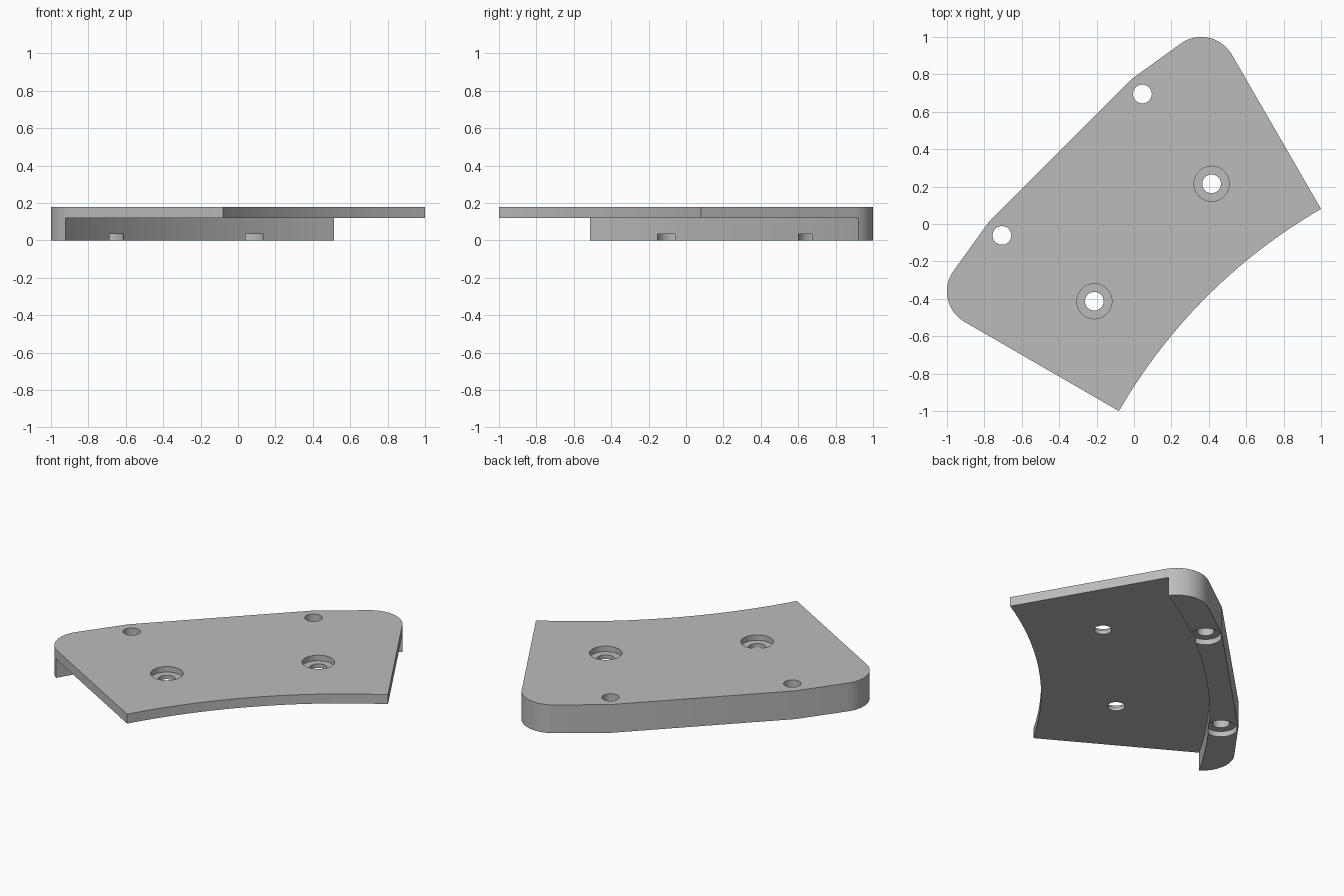
import bpy, bmesh
from math import cos, sin, radians
from mathutils import Vector

cube = bpy.data.objects.get("Cube")
if cube:
    bpy.data.objects.remove(cube, do_unlink=True)

THICK, PLATE_Z, BORE = 0.18, 0.12, 0.035
HOLE_R, BORE_R = 0.05, 0.094
PIVOT = Vector((2.476, -2.476))   # common centre of the curved edges

grey = bpy.data.materials.new("plain grey")
grey.use_nodes = True
grey.diffuse_color = (0.5, 0.5, 0.5, 1)
grey.node_tree.nodes["Principled BSDF"].inputs["Base Color"].default_value = (0.5, 0.5, 0.5, 1)


def arc(centre, radius, start, end, steps):
    angles = [radians(start + (end - start) * i / steps) for i in range(steps + 1)]
    return [Vector((centre[0] + radius * cos(a), centre[1] + radius * sin(a))) for a in angles]


def prism(name, outline, z0, z1):
    """Extrude a counter-clockwise outline from z0 to z1."""
    bm = bmesh.new()
    face = bm.faces.new([bm.verts.new((p.x, p.y, z0)) for p in outline])
    ext = bmesh.ops.extrude_face_region(bm, geom=[face])
    verts = [g for g in ext["geom"] if isinstance(g, bmesh.types.BMVert)]
    bmesh.ops.translate(bm, verts=verts, vec=(0, 0, z1 - z0))
    bmesh.ops.recalc_face_normals(bm, faces=bm.faces)
    mesh = bpy.data.meshes.new(name)
    bm.to_mesh(mesh)
    bm.free()
    mesh.materials.append(grey)
    obj = bpy.data.objects.new(name, mesh)
    bpy.context.collection.objects.link(obj)
    return obj


def cut(target, outline, z0, z1):
    cutter = prism("cutter", outline, z0, z1)
    cutter.hide_render = True
    mod = target.modifiers.new("cut", "BOOLEAN")
    mod.operation, mod.solver, mod.object = "DIFFERENCE", "EXACT", cutter
    bpy.context.view_layer.objects.active = target
    bpy.ops.object.modifier_apply(modifier=mod.name)
    bpy.data.objects.remove(cutter, do_unlink=True)


# Outline: rounded outer corner, chamfered back, mirrored across the diagonal
half = arc((0.36, 0.812), 0.188, 30, 127, 20) + [Vector((-0.01, 0.777))]
mirrored = [Vector((-p.y, -p.x)) for p in reversed(half)]
concave_edge = arc(PIVOT, 2.952, 150, 120, 32)
plate = prism("bracket_plate", half + mirrored + concave_edge, 0, THICK)

# Hollow the underside, leaving a rim along the back edge
cut(plate, [PIVOT] + arc(PIVOT, 3.924, 115, 155, 60), -0.1, PLATE_Z)

# Rim holes, counterbored from below
for centre in ((0.045, 0.695), (-0.706, -0.061)):
    cut(plate, arc(centre, HOLE_R, 0, 352.5, 47), -0.1, 0.3)
    cut(plate, arc(centre, BORE_R, 0, 352.5, 47), -0.1, BORE)

# Plate holes, counterbored from above
for centre in ((0.415, 0.215), (-0.212, -0.413)):
    cut(plate, arc(centre, HOLE_R, 0, 352.5, 47), -0.1, 0.3)
    cut(plate, arc(centre, BORE_R, 0, 352.5, 47), THICK - BORE, 0.3)

bpy.ops.object.select_all(action="DESELECT")
plate.select_set(True)
bpy.context.view_layer.objects.active = plate
bpy.ops.object.shade_smooth_by_angle(angle=radians(20))
